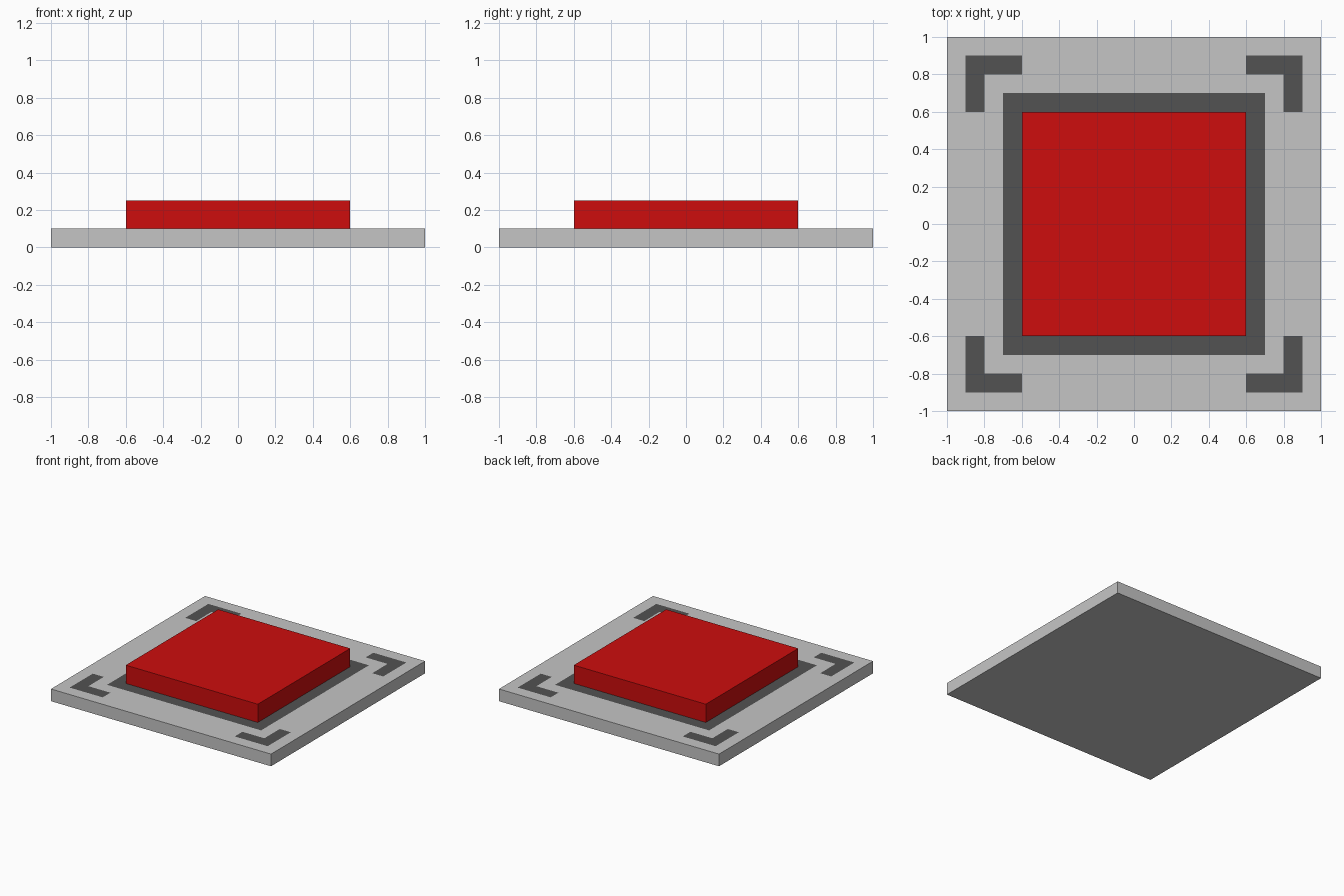
import bpy
import bmesh
from mathutils import Matrix

if "Cube" in bpy.data.objects:
    bpy.data.objects.remove(bpy.data.objects["Cube"])


def material(name, rgb):
    mat = bpy.data.materials.new(name)
    mat.diffuse_color = (*rgb, 1.0)
    mat.use_nodes = True
    mat.node_tree.nodes["Principled BSDF"].inputs["Base Color"].default_value = mat.diffuse_color
    return mat


def box(bm, size, height, z0):
    m = Matrix.Translation((0, 0, z0 + height / 2)) @ Matrix.Diagonal((size, size, height, 1))
    bmesh.ops.create_cube(bm, size=1, matrix=m)


def finish(bm, name, mats):
    mesh = bpy.data.meshes.new(name)
    bm.to_mesh(mesh)
    bm.free()
    for mat in mats:
        mesh.materials.append(mat)
    obj = bpy.data.objects.new(name, mesh)
    bpy.context.collection.objects.link(obj)
    return obj


light_grey = material("light grey", (0.56, 0.56, 0.56))
dark_grey = material("dark grey", (0.085, 0.085, 0.085))
red = material("red", (0.61, 0.004, 0.004))

# Base plate, top cut along the lines of the painted markings
bm = bmesh.new()
box(bm, 2.0, 0.1, 0.0)
for axis in ((1, 0, 0), (0, 1, 0)):
    for d in (0.6, 0.7, 0.8, 0.9):
        for s in (-1, 1):
            bmesh.ops.bisect_plane(bm, geom=bm.verts[:] + bm.edges[:] + bm.faces[:],
                                   plane_co=[s * d * a for a in axis], plane_no=axis)

# Dark border around the button and L-shaped corner marks
for f in bm.faces:
    if f.normal.z > 0.5:
        c = f.calc_center_median()
        near, far = sorted((abs(c.x), abs(c.y)))
        border = far < 0.7
        corner = near > 0.6 and 0.8 < far < 0.9
        f.material_index = int(border or corner)
finish(bm, "base_plate", [light_grey, dark_grey])

# Raised square button
bm = bmesh.new()
box(bm, 1.2, 0.15, 0.1)
finish(bm, "button", [red])
